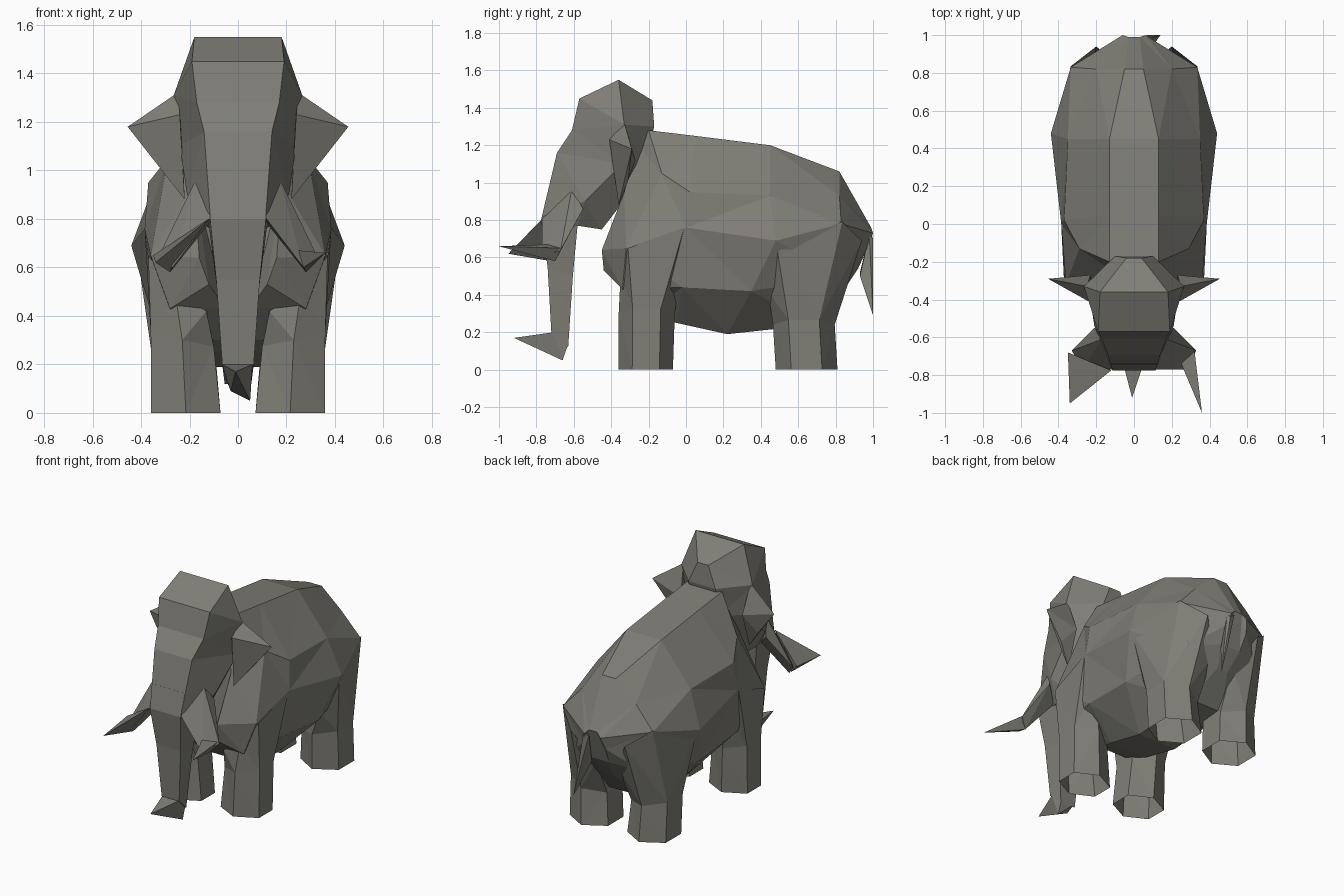
import bpy, bmesh, math

hide = bpy.data.materials.new("grey_hide")
hide.diffuse_color = (.215, .21, .183, 1)


def finish(name, bm, mirror=False):
    bmesh.ops.recalc_face_normals(bm, faces=bm.faces)
    me = bpy.data.meshes.new(name)
    bm.to_mesh(me)
    bm.free()
    me.materials.append(hide)
    ob = bpy.data.objects.new(name, me)
    bpy.context.collection.objects.link(ob)
    if mirror:
        ob.modifiers.new("Mirror", 'MIRROR').use_mirror_merge = False
    return ob


def loft(name, rings, mirror=False, caps=True):
    """Skin matching closed rings, with optional end caps."""
    bm = bmesh.new()
    loops = [[bm.verts.new(p) for p in r] for r in rings]
    n = len(loops[0])
    for a, b in zip(loops, loops[1:]):
        for i in range(n):
            j = (i + 1) % n
            bm.faces.new((a[i], a[j], b[j], b[i]))
    if caps:
        bm.faces.new(loops[0])
        bm.faces.new(loops[-1])
    bmesh.ops.triangulate(bm, faces=bm.faces)
    return finish(name, bm, mirror)


def hull(name, pts, mirror=False):
    bm = bmesh.new()
    bmesh.ops.convex_hull(bm, input=[bm.verts.new(p) for p in pts])
    return finish(name, bm, mirror)


def both(half):
    """Complete a right-hand half ring with its reflection."""
    return half + [(-x, y, z) for x, y, z in reversed(half)]


def hexagon(cx, cy, z, rx, ry, tilt=0):
    return [(cx + rx * math.sin(a), cy + ry * math.cos(a), z + tilt * math.sin(a))
            for a in (i * math.pi / 3 for i in range(6))]


# Barrel body, chest to rump
loft("body", [both(r) for r in (
    [(.10, -.26, 1.20), (.18, -.33, .95), (.16, -.45, .64), (.12, -.44, .53), (.05, -.34, .43)],
    [(.13, -.20, 1.28), (.29, -.13, 1.05), (.36, -.32, .65), (.28, -.34, .43), (.10, -.20, .30)],
    [(.13, .05, 1.25), (.37, .02, .95), (.385, .00, .76), (.34, -.02, .44), (.14, -.05, .25)],
    [(.13, .45, 1.20), (.35, .45, .93), (.44, .48, .69), (.36, .35, .42), (.14, .22, .19)],
    [(.05, .82, 1.06), (.20, .82, .93), (.335, .83, .78), (.27, .84, .50), (.12, .68, .24)],
    [(.03, .99, .76), (.06, 1.0, .73), (.08, .97, .65), (.07, .92, .54), (.04, .84, .42)],
)])

# Legs, open at the feet and flaring into shoulder and hip
loft("front_leg", [hexagon(.215, -.215, 0, .165, .145),
                   hexagon(.23, -.21, .30, .15, .15, .03),
                   [(.28, -.02, .58), (.385, -.01, .76), (.37, -.31, .65),
                    (.26, -.35, .50), (.13, -.34, .42), (.12, -.12, .38)]], True, False)
loft("hind_leg", [hexagon(.215, .645, 0, .165, .165),
                  hexagon(.225, .63, .24, .155, .165, .03),
                  [(.20, .94, .69), (.335, .835, .79), (.42, .48, .69),
                   (.30, .44, .42), (.12, .55, .34), (.08, .84, .48)]], True, False)

# Head, crown to jaw
loft("head", [both(r) for r in (
    [(.19, -.57, 1.45), (.18, -.36, 1.55), (.04, -.18, 1.44)],
    [(.17, -.61, 1.28), (.265, -.33, 1.31), (.10, -.17, 1.30)],
    [(.14, -.69, 1.16), (.24, -.34, 1.10), (.10, -.22, 1.10)],
    [(.115, -.77, .82), (.21, -.54, .90), (.13, -.35, .88)],
    [(.09, -.72, .76), (.13, -.58, .77), (.10, -.45, .75)],
)])

# Trunk with forward-pointing tip
loft("trunk", [both(r) for r in (
    [(.12, -.74, .95), (.13, -.55, .95)],
    [(.115, -.775, .80), (.12, -.58, .77)],
    [(.09, -.74, .55), (.085, -.605, .50)],
    [(.065, -.72, .20), (.055, -.63, .12)],
)])
hull("trunk_tip", [(.06, -.71, .20), (-.065, -.71, .20), (.05, -.66, .05), (-.03, -.67, .09),
                   (.05, -.63, .14), (-.05, -.63, .14), (-.01, -.92, .17)])

# Tusk sheaths, then the slightly uneven tusks
hull("tusk_sheath", [(.11, -.77, .81), (.17, -.61, .97), (.21, -.55, .86), (.12, -.62, .78),
                     (.27, -.77, .60), (.33, -.67, .64), (.28, -.70, .58)], True)
hull("right_tusk", [(.27, -.77, .60), (.32, -.67, .65), (.28, -.70, .58), (.25, -.74, .67),
                    (.36, -1.0, .66)])
hull("left_tusk", [(-.12, -.775, .80), (-.35, -.68, .65), (-.28, -.72, .58), (-.34, -.95, .62)])

# Ears
hull("ear", [(.24, -.41, 1.23), (.25, -.33, 1.32), (.23, -.27, 1.12), (.22, -.36, .88),
             (.32, -.31, 1.01), (.455, -.29, 1.18)], True)

# Tail
hull("tail", [(.03, .99, .73), (.08, .98, .72), (.05, .93, .52), (.09, .93, .50),
              (.07, 1.0, .70), (.10, 1.0, .45), (.14, 1.0, .29)])
